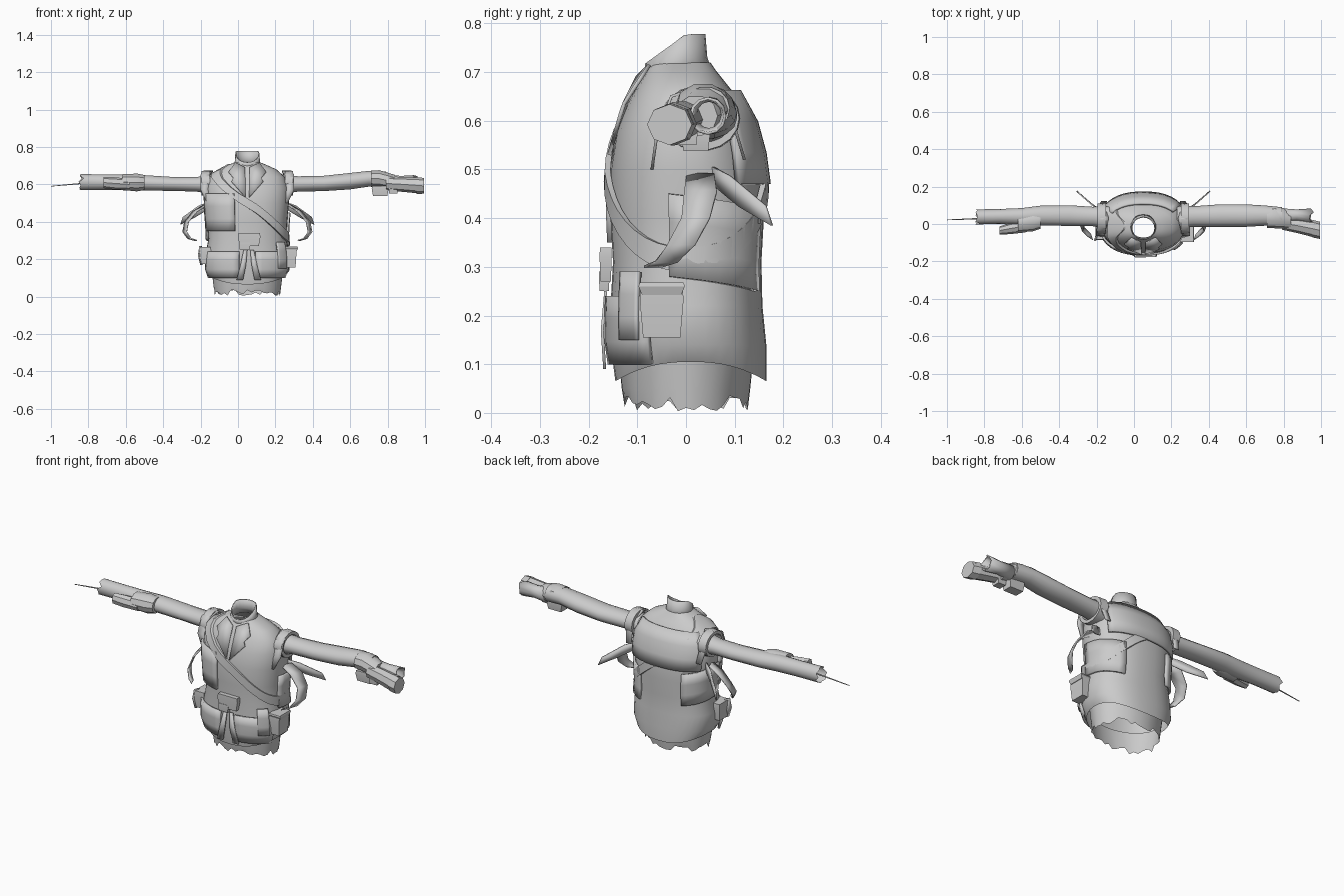
import bpy, bmesh, random
from math import sin, cos, pi, radians
from mathutils import Vector

random.seed(4)
cube = bpy.data.objects.get("Cube")
if cube:
    bpy.data.objects.remove(cube)

grey = bpy.data.materials.new("plain_grey")
grey.use_nodes = True
grey.diffuse_color = (0.6, 0.6, 0.6, 1)
grey.node_tree.nodes["Principled BSDF"].inputs["Base Color"].default_value = (0.6, 0.6, 0.6, 1)
MID = 0.05  # body centre line


def make(name, verts, faces, thick=0.0, angle=35):
    mesh = bpy.data.meshes.new(name)
    mesh.from_pydata(verts, [], faces)
    bm = bmesh.new()
    bm.from_mesh(mesh)
    bmesh.ops.recalc_face_normals(bm, faces=bm.faces)
    bm.to_mesh(mesh)
    bm.free()
    mesh.materials.append(grey)
    ob = bpy.data.objects.new(name, mesh)
    bpy.context.collection.objects.link(ob)
    if thick:
        mod = ob.modifiers.new("thickness", "SOLIDIFY")
        mod.thickness, mod.offset = thick, 0
    bpy.ops.object.select_all(action="DESELECT")
    ob.select_set(True)
    bpy.context.view_layer.objects.active = ob
    bpy.ops.object.shade_smooth_by_angle(angle=radians(angle))
    return ob


def loft(name, rings, caps=(False, False), closed=False, thick=0.0, angle=35):
    n, m = len(rings[0]), len(rings)
    verts = [p for r in rings for p in r]
    faces = [(i * n + j, i * n + (j + 1) % n, (i + 1) % m * n + (j + 1) % n, (i + 1) % m * n + j)
             for i in range(m if closed else m - 1) for j in range(n)]
    if caps[0]:
        faces.append(tuple(range(n)))
    if caps[1]:
        faces.append(tuple(range((m - 1) * n, m * n)))
    return make(name, verts, faces, thick, angle)


def limb(name, sections, n=14, caps=(False, False), jag=0.0, thick=0.0):
    """Tube along x; each section is x, y, z, half depth, half height."""
    rings = [[(x, y + ry * cos(2 * pi * j / n), z + rz * sin(2 * pi * j / n)) for j in range(n)]
             for x, y, z, ry, rz in sections]
    if jag:
        rings[-1] = [(x + random.uniform(-jag, jag), y, z) for x, y, z in rings[-1]]
    return loft(name, rings, caps, thick=thick)


def ribbon(name, path, side, widths, thick=0.006):
    """Strip of cloth along a path, widened along one direction."""
    side = Vector(side).normalized()
    verts = []
    for p, w in zip(path, widths):
        verts += [Vector(p) - side * w / 2, Vector(p) + side * w / 2]
    faces = [(2 * i, 2 * i + 1, 2 * i + 3, 2 * i + 2) for i in range(len(path) - 1)]
    return make(name, verts, faces, thick)


def box(name, centre, size, taper=0.85):
    x, y, z = (s / 2 for s in size)
    rings = [[(centre[0] + a * x * k, centre[1] + b * y * k, centre[2] + h * z)
              for a, b in ((-1, -1), (1, -1), (1, 1), (-1, 1))] for h, k in ((-1, taper), (0.4, 1), (1, 0.95))]
    return loft(name, rings, (True, True), angle=25)


# Torso profile: height, half width, front y, back y
TORSO = [(0.08, 0.20, -0.145, 0.165), (0.14, 0.225, -0.155, 0.165), (0.22, 0.225, -0.155, 0.157),
         (0.31, 0.208, -0.15, 0.155), (0.40, 0.213, -0.155, 0.16), (0.50, 0.222, -0.155, 0.155),
         (0.58, 0.222, -0.142, 0.138), (0.64, 0.20, -0.118, 0.112), (0.68, 0.155, -0.095, 0.08),
         (0.705, 0.10, -0.08, 0.06), (0.72, 0.062, -0.072, 0.05)]


def surf(a, z, out=0.0):
    """Point on the jacket at an angle and height, pushed outwards."""
    z = min(max(z, TORSO[0][0]), TORSO[-1][0])
    for lo, hi in zip(TORSO, TORSO[1:]):
        if z <= hi[0]:
            t = (z - lo[0]) / (hi[0] - lo[0])
            w, f, b = (lo[k] + (hi[k] - lo[k]) * t for k in (1, 2, 3))
            break
    c, s = cos(a), sin(a)
    c = abs(c) ** 0.85 * (1 if c > 0 else -1)
    s = abs(s) ** 0.85 * (1 if s > 0 else -1)
    return Vector((MID + (w + out) * c, (f + b) / 2 + ((b - f) / 2 + out) * s, z))


def angles(n):
    return [2 * pi * j / n for j in range(n)]


# Jacket, raised at the side hems
rings = [[surf(a, s[0]) for a in angles(36)] for s in TORSO]
rings[0] = [p + Vector((0, 0, 0.04 * cos(a) ** 2 - 0.015)) for p, a in zip(rings[0], angles(36))]
loft("jacket_body", rings)

# Undershirt with a torn lower edge
shirt = []
for z, rx, ry in ((0.02, 0.175, 0.127), (0.05, 0.18, 0.132), (0.13, 0.19, 0.14)):
    shirt.append([(MID + rx * cos(a), ry * sin(a), z + (random.uniform(-0.018, 0.018) if z < 0.03 else 0))
                  for a in angles(48)])
loft("torn_undershirt", shirt)

# Slanted open collar, higher at the back
collar = []
for low, high, r, y0 in ((0.69, 0.70, 0.07, -0.015), (0.705, 0.73, 0.064, -0.02), (0.715, 0.778, 0.062, -0.022)):
    collar.append([(MID + r * cos(a), y0 + r * sin(a) * 0.95, low + (high - low) * min(1, (1.1 + 1.2 * sin(a)) / 1.7 + 0.1))
                   for a in angles(20)])
loft("collar", collar, thick=0.006)
for s, label in ((-1, "right"), (1, "left")):
    pts = [(s * 0.065, -0.075, 0.715), (s * 0.10, -0.108, 0.665), (s * 0.075, -0.127, 0.635),
           (s * 0.085, -0.134, 0.615), (s * 0.01, -0.158, 0.53), (s * 0.012, -0.10, 0.69)]
    make(label + "_lapel", [(MID + x, y, z) for x, y, z in pts], [(0, 1, 2, 5), (2, 3, 4, 5)], 0.008)


# Diagonal sash around the body, shoulder to hip
def band(name, height, width, out, n=40):
    loops = [[surf(a, height(a) + dz, o) for dz, o in
              ((-width / 2, 0.002), (-width / 2, out), (width / 2, out), (width / 2, 0.002))] for a in angles(n)]
    loft(name, loops, closed=True, angle=30)


band("shoulder_sash", lambda a: 0.50 - 0.185 * cos(a), 0.05, 0.014)


# Raised cloth panels that hug the jacket
def panel(name, a0, a1, z0, z1, out=0.012, n=7, m=3, slant=0.0):
    rows = [[surf(radians(a0 + (a1 - a0) * i / n), z0 + (z1 - z0) * k / m + slant * i / n, out)
             for i in range(n + 1)] for k in range(m + 1)]
    verts = [p for r in rows for p in r]
    w = n + 1
    faces = [(k * w + i, k * w + i + 1, (k + 1) * w + i + 1, (k + 1) * w + i) for k in range(m) for i in range(n)]
    make(name, verts, faces, 0.012)


panel("right_chest_panel", 188, 256, 0.35, 0.55, 0.008)
panel("upper_back_cape", 35, 150, 0.47, 0.66, 0.012, 12)
panel("right_front_skirt", 200, 262, 0.10, 0.24, 0.008)
panel("left_front_skirt", 278, 335, 0.10, 0.24, 0.008)
panel("left_back_drape", -10, 60, 0.28, 0.45, 0.008, slant=-0.03)
panel("right_back_drape", 120, 190, 0.28, 0.45, 0.008, slant=0.03)
panel("left_hip_flap", 310, 328, 0.15, 0.29, 0.014)

# Buckle and hanging belt straps
box("belt_buckle", (0.06, -0.165, 0.305), (0.12, 0.025, 0.07))
box("belt_knot", (0.035, -0.168, 0.27), (0.06, 0.022, 0.04))
for x, lean in ((0.04, -0.03), (0.075, 0.03)):
    ribbon("belt_strap", [(x, -0.165, 0.25), (x + lean * 0.4, -0.172, 0.17), (x + lean, -0.167, 0.09)],
           (1, 0, 0), (0.02, 0.03, 0.035))

# Hip pouches
box("right_hip_pouch", (-0.175, -0.04, 0.22), (0.06, 0.09, 0.09))
box("left_hip_pouch", (0.28, -0.05, 0.21), (0.065, 0.09, 0.11))
box("left_pouch_lid", (0.285, -0.05, 0.255), (0.07, 0.095, 0.025))
ribbon("right_pouch_strap", [(-0.20, -0.07, 0.27), (-0.207, -0.075, 0.22), (-0.195, -0.07, 0.17)],
       (0.3, 1, 0), (0.03, 0.03, 0.03))

# Paired shoulder straps, side flaps and curled tails
for s, label in ((-1, "right"), (1, "left")):
    def m(*pts):
        return [(MID + s * x, y, z) for x, y, z in pts]
    hoop = []
    for a in angles(18):
        c, d = cos(a), sin(a)
        hoop.append([(MID + s * x, 0.03 + r * c * 1.2, 0.605 + r * d)
                     for x, r in ((0.20, 0.068), (0.245, 0.066), (0.245, 0.05), (0.20, 0.05))])
    loft(label + "_armhole_strap", hoop, closed=True, angle=25)
    ribbon(label + "_shoulder_fold", m((0.20, -0.07, 0.50), (0.23, -0.06, 0.57), (0.225, -0.03, 0.65),
                                       (0.21, 0.03, 0.67), (0.225, 0.09, 0.62), (0.21, 0.12, 0.52)),
           (1, 0, 0), (0.03, 0.04, 0.05, 0.05, 0.04, 0.03))
    ribbon(label + "_side_flap", m((0.20, 0.05, 0.49), (0.27, 0.10, 0.455), (0.35, 0.17, 0.405)),
           (-s * 0.3, -0.3, 0.9), (0.05, 0.07, 0.045))
    ribbon(label + "_curled_tail", m((0.22, 0.03, 0.49), (0.28, 0.03, 0.455), (0.325, 0.02, 0.40), (0.335, -0.01, 0.345),
                                     (0.31, -0.04, 0.31), (0.275, -0.07, 0.30)),
           (s * 0.35, 1, 0), (0.06, 0.07, 0.06, 0.06, 0.05, 0.035))

# Right sleeve with torn cuff and thin spike
limb("right_sleeve", [(-0.13, 0.035, 0.60, 0.06, 0.055), (-0.22, 0.04, 0.60, 0.052, 0.04), (-0.34, 0.045, 0.602, 0.055, 0.038),
                      (-0.50, 0.045, 0.608, 0.053, 0.042), (-0.60, 0.04, 0.61, 0.045, 0.043), (-0.72, 0.04, 0.612, 0.04, 0.042),
                      (-0.84, 0.038, 0.613, 0.04, 0.043)], jag=0.014)
limb("right_forearm_wrap", [(-0.50, 0.02, 0.61, 0.045, 0.042), (-0.54, 0.015, 0.61, 0.054, 0.05),
                            (-0.62, 0.005, 0.612, 0.05, 0.044)], 10, (True, True))
limb("right_forearm_pouch", [(-0.58, -0.01, 0.60, 0.035, 0.03), (-0.66, -0.024, 0.605, 0.03, 0.033),
                             (-0.72, -0.035, 0.61, 0.022, 0.03)], 8, (True, True))
limb("right_spike", [(-0.80, 0.03, 0.608, 0.004, 0.004), (-1.0, 0.022, 0.59, 0.002, 0.002)], 6, (True, True))

# Left sleeve, gauntlet, hollow cuff and angled wrist tube
limb("left_sleeve", [(0.23, 0.035, 0.60, 0.06, 0.055), (0.32, 0.04, 0.602, 0.055, 0.042), (0.46, 0.045, 0.605, 0.06, 0.042),
                     (0.60, 0.045, 0.617, 0.06, 0.045), (0.70, 0.045, 0.63, 0.054, 0.043), (0.79, 0.04, 0.625, 0.05, 0.045)],
     caps=(False, True))
limb("left_gauntlet", [(0.71, 0.035, 0.63, 0.055, 0.045), (0.755, 0.035, 0.63, 0.058, 0.048), (0.80, 0.03, 0.62, 0.055, 0.045),
                       (0.84, 0.02, 0.61, 0.045, 0.042)], 10, (True, True))
limb("left_hollow_cuff", [(0.80, 0.045, 0.612, 0.035, 0.037), (0.87, 0.047, 0.612, 0.028, 0.03),
                          (0.95, 0.045, 0.61, 0.035, 0.036)], 12, jag=0.012, thick=0.006)
limb("left_wrist_tube", [(0.79, 0.005, 0.605, 0.035, 0.037), (0.88, -0.01, 0.60, 0.04, 0.04), (0.98, -0.03, 0.593, 0.046, 0.043)],
     8, (True, True))
limb("left_wrist_rim", [(0.955, -0.025, 0.594, 0.047, 0.045), (0.995, -0.034, 0.592, 0.046, 0.042)], 8, (True, True))
box("left_forearm_pouch", (0.76, 0.02, 0.565), (0.09, 0.06, 0.055))
box("left_forearm_buckle", (0.83, 0.0, 0.575), (0.05, 0.05, 0.05))
